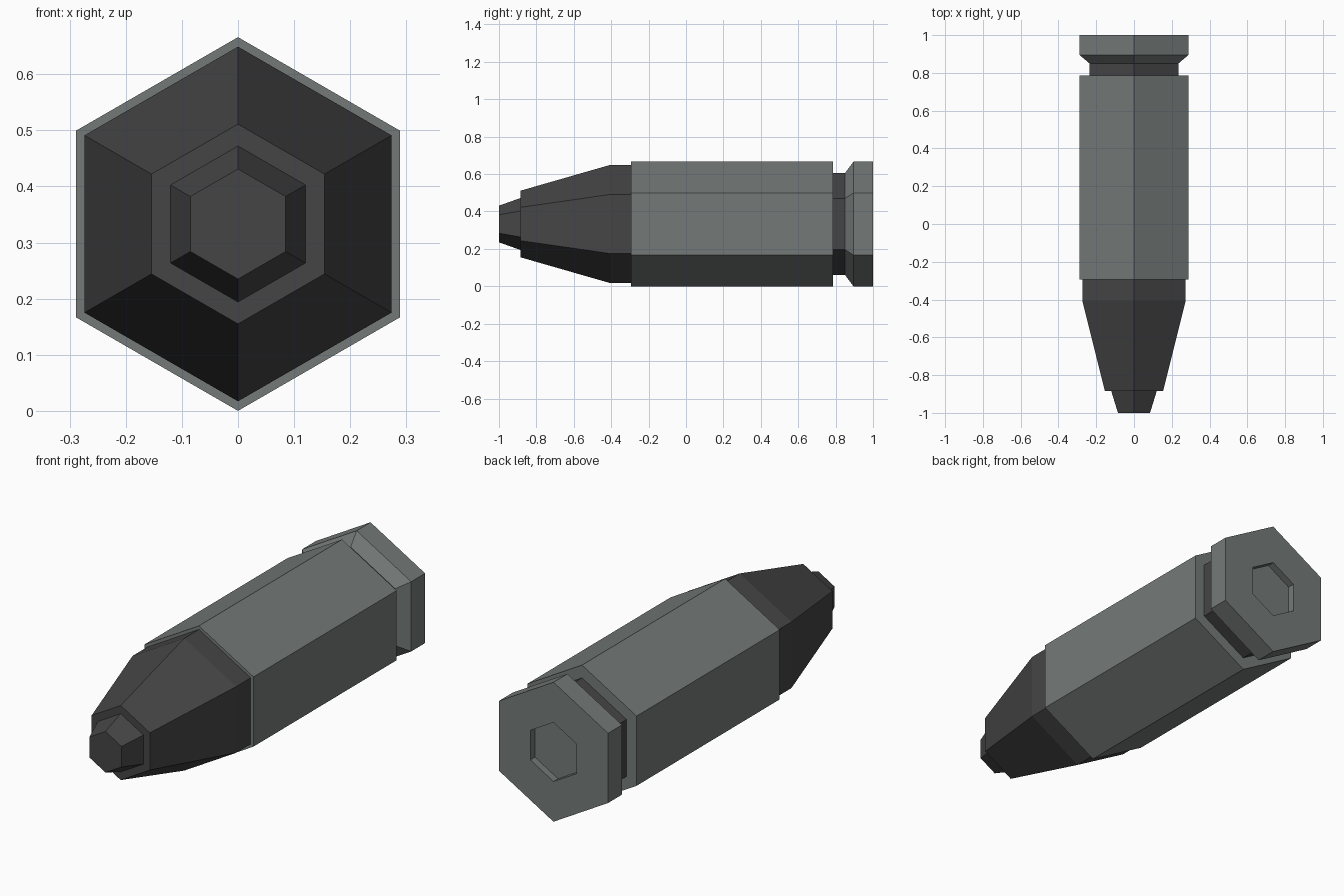
import bpy, bmesh, math

if "Cube" in bpy.data.objects:
    bpy.data.objects.remove(bpy.data.objects["Cube"])

SIDES = 6
CENTRE_Z = 0.333


def material(name, rgb):
    m = bpy.data.materials.new(name)
    m.diffuse_color = (*rgb, 1)
    m.use_nodes = True
    m.node_tree.nodes["Principled BSDF"].inputs["Base Color"].default_value = m.diffuse_color
    return m


steel = material("grey_steel", (0.175, 0.195, 0.188))
dark = material("dark_metal", (0.060, 0.060, 0.060))


def hex_lathe(name, profile, mats, cap_start=False, cap_end=False, dark_span=None):
    """Sweep a (y, radius) profile round the y axis with hexagonal rings."""
    bm = bmesh.new()
    rings = []
    for y, r in profile:
        angles = [math.pi / 2 + math.tau * k / SIDES for k in range(SIDES)]
        rings.append([bm.verts.new((r * math.cos(a), y, CENTRE_Z + r * math.sin(a)))
                      for a in angles])
    for i, (a, b) in enumerate(zip(rings, rings[1:])):
        for j in range(SIDES):
            k = (j + 1) % SIDES
            f = bm.faces.new((a[j], b[j], b[k], a[k]))
            f.material_index = 1 if i == dark_span else 0
    if cap_start:
        bm.faces.new(rings[0])
    if cap_end:
        bm.faces.new(rings[-1][::-1])
    mesh = bpy.data.meshes.new(name)
    bm.to_mesh(mesh)
    bm.free()
    for m in mats:
        mesh.materials.append(m)
    obj = bpy.data.objects.new(name, mesh)
    bpy.context.collection.objects.link(obj)
    return obj


# Tapered tip with a small stepped nose
hex_lathe("tip", [(-1.0, 0.098), (-0.885, 0.139), (-0.885, 0.178),
                  (-0.405, 0.316), (-0.295, 0.316)], [dark], cap_start=True)

# Casing: mouth, body, dark groove, bevelled rim and recess in the base
hex_lathe("casing", [(-0.295, 0.316), (-0.295, 0.333), (0.785, 0.333),
                     (0.785, 0.272), (0.85, 0.272), (0.895, 0.333),
                     (1.0, 0.333), (1.0, 0.141), (0.965, 0.141)],
          [steel, dark], cap_end=True, dark_span=3)
